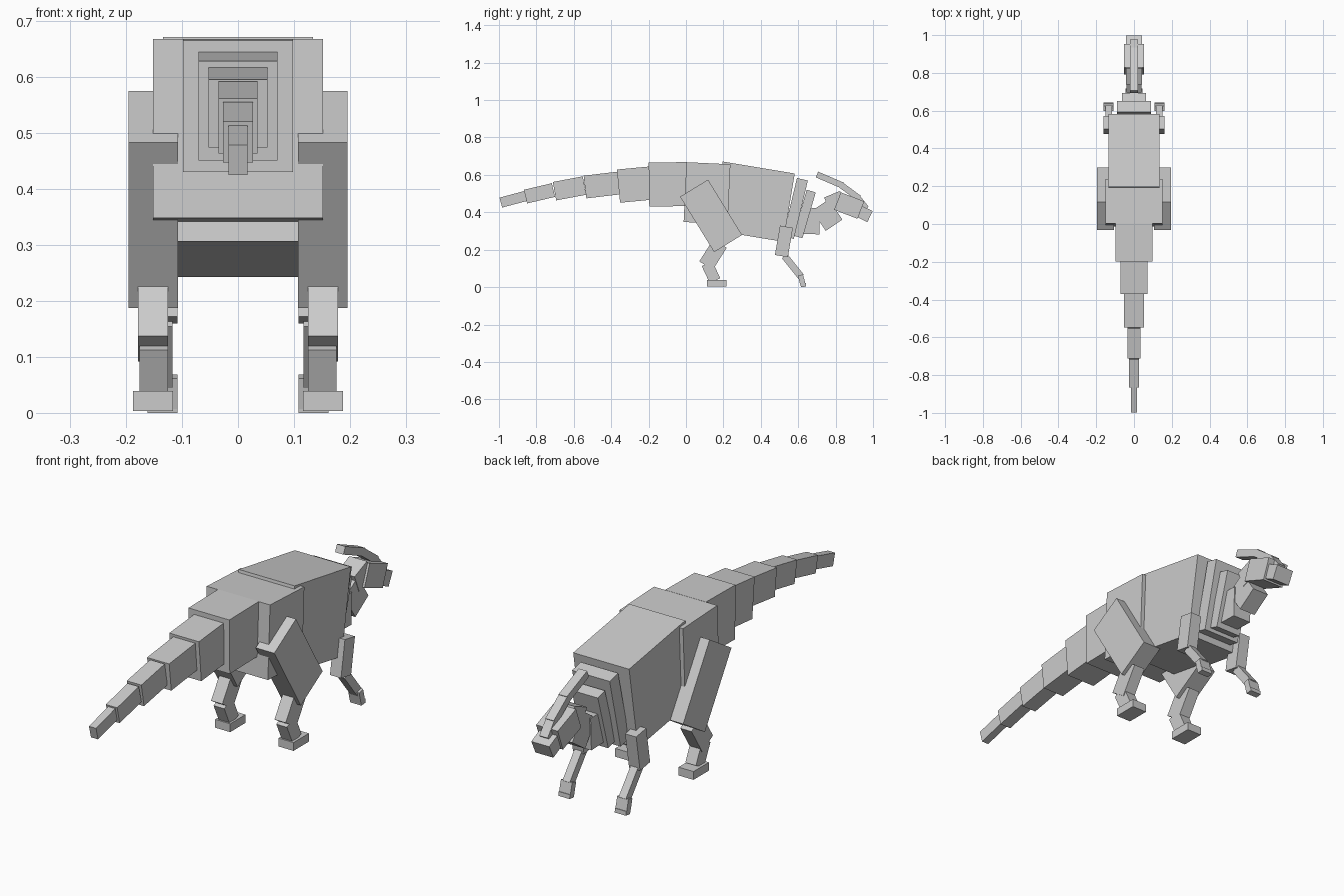
import bpy
from mathutils import Vector


def bar(name, start, end, thick, half=None, span=None):
    """Box along a side-view centreline (y, z); half = centred half width,
    span = (inner x, outer x) for parts mirrored left and right."""
    a, b = Vector(start), Vector(end)
    d = (b - a).normalized()
    n = Vector((-d.y, d.x)) * thick / 2
    quad = [a - n, b - n, b + n, a + n]
    ranges = [(name, -half, half)] if half else [
        (name + "_right", span[0], span[1]), (name + "_left", -span[1], -span[0])]
    for label, x0, x1 in ranges:
        verts = [(x, p.x, p.y) for x in (x0, x1) for p in quad]
        faces = [(3, 2, 1, 0), (4, 5, 6, 7)]
        faces += [(i, (i + 1) % 4, (i + 1) % 4 + 4, i + 4) for i in range(4)]
        mesh = bpy.data.meshes.new(label)
        mesh.from_pydata(verts, [], faces)
        mesh.update()
        bpy.context.collection.objects.link(bpy.data.objects.new(label, mesh))


# Tail, from tip to root
bar("tail_tip", (-.99, .452), (-.858, .487), .055, .017)
bar("tail_5", (-.858, .484), (-.709, .519), .075, .027)
bar("tail_4", (-.703, .513), (-.543, .543), .10, .035)
bar("tail_3", (-.54, .535), (-.356, .557), .122, .053)
bar("tail_2", (-.361, .54), (-.19, .556), .178, .071)
bar("tail_root", (-.198, .548), (.005, .551), .235, .098)

# Torso and neck
bar("hips", (-.005, .508), (.23, .497), .32, .152)
bar("body", (.166, .489), (.551, .425), .37, .134)
bar("chest", (.556, .428), (.614, .414), .32, .09)
bar("neck_base", (.61, .398), (.658, .384), .255, .063)
bar("lower_neck", (.625, .355), (.715, .352), .14, .045)
bar("upper_neck", (.711, .355), (.80, .415), .13, .04)

# Head and swept-back crest
bar("skull", (.755, .44), (.84, .475), .085, .042)
bar("face", (.81, .46), (.935, .412), .10, .052)
bar("snout", (.90, .418), (.984, .377), .065, .043)
bar("crest_back", (.70, .602), (.838, .543), .033, .02)
bar("crest_middle", (.83, .545), (.925, .475), .033, .02)
bar("crest_front", (.92, .477), (.965, .42), .03, .02)

# Hind legs
bar("thigh", (.043, .529), (.225, .233), .175, span=(.107, .196))
bar("shin", (.182, .233), (.107, .115), .085, span=(.125, .179))
bar("ankle", (.112, .126), (.155, .035), .062, span=(.125, .176))
bar("hind_foot", (.112, .021), (.217, .021), .036, span=(.116, .188))

# Front legs
bar("upper_arm", (.537, .323), (.51, .166), .07, span=(.108, .161))
bar("forearm", (.527, .166), (.615, .056), .037, span=(.117, .152))
bar("hand", (.612, .065), (.626, .01), .028, span=(.108, .162))
bar("fingers", (.614, .009), (.642, .012), .018, span=(.108, .162))
